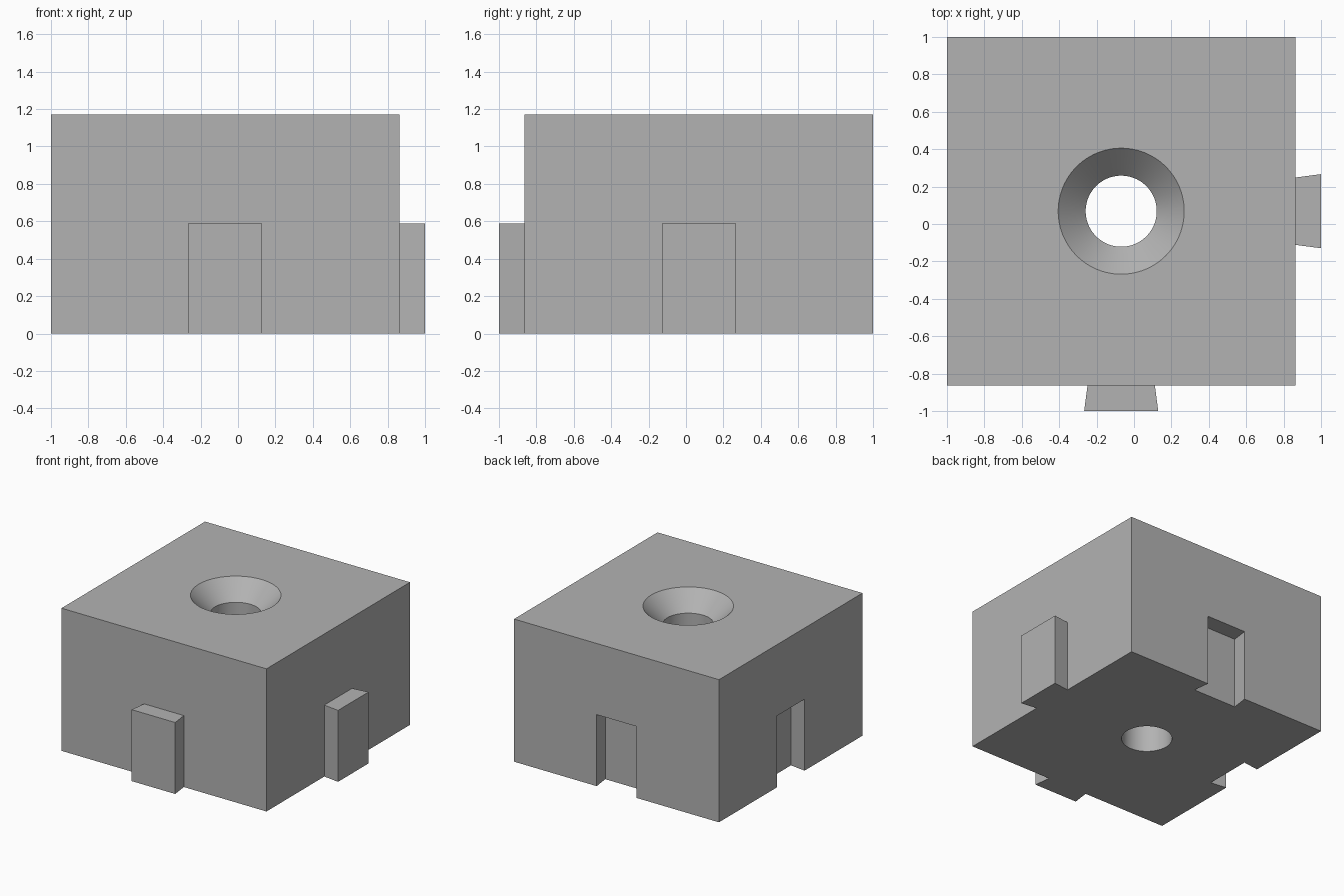
import bpy, bmesh
from math import pi
from mathutils import Matrix, Vector

cube = bpy.data.objects.get("Cube")
if cube:
    bpy.data.objects.remove(cube, do_unlink=True)

SIDE, HEIGHT, DEPTH, KEY_HEIGHT = 1.863, 1.172, 0.137, 0.587
HALF = SIDE / 2
CENTRE = Vector((-DEPTH / 2, DEPTH / 2, 0))

grey = bpy.data.materials.new("plain_grey")
grey.use_nodes = True
grey.diffuse_color = (0.45, 0.45, 0.45, 1)
grey.node_tree.nodes["Principled BSDF"].inputs["Base Color"].default_value = grey.diffuse_color


def make_object(name, bm):
    bmesh.ops.recalc_face_normals(bm, faces=bm.faces)
    mesh = bpy.data.meshes.new(name)
    bm.to_mesh(mesh)
    bm.free()
    mesh.materials.append(grey)
    obj = bpy.data.objects.new(name, mesh)
    bpy.context.collection.objects.link(obj)
    return obj


def prism(name, outline, bottom, top, matrix):
    bm = bmesh.new()
    face = bm.faces.new([bm.verts.new((x, y, bottom)) for x, y in outline])
    extruded = bmesh.ops.extrude_face_region(bm, geom=[face])["geom"]
    verts = [v for v in extruded if isinstance(v, bmesh.types.BMVert)]
    bmesh.ops.translate(bm, verts=verts, vec=(0, 0, top - bottom))
    bm.transform(matrix)
    return make_object(name, bm)


def dovetail(name, angle, shift, inner, outer, bottom):
    # tapered key on the front face, widening outwards, turned about the block axis
    def width(d):
        return 0.18 + 0.018 * d / DEPTH
    outline = [(-width(inner), -HALF - inner), (width(inner), -HALF - inner),
               (width(outer), -HALF - outer), (-width(outer), -HALF - outer)]
    matrix = (Matrix.Translation(CENTRE) @ Matrix.Rotation(angle, 4, "Z")
              @ Matrix.Translation((0, shift, 0)))
    return prism(name, outline, bottom, KEY_HEIGHT, matrix)


def combine(target, tool, operation):
    mod = target.modifiers.new(tool.name, "BOOLEAN")
    mod.operation, mod.solver, mod.object = operation, "EXACT", tool
    bpy.context.view_layer.objects.active = target
    bpy.ops.object.modifier_apply(modifier=mod.name)
    bpy.data.objects.remove(tool, do_unlink=True)


# main block
square = [(-HALF, -HALF), (HALF, -HALF), (HALF, HALF), (-HALF, HALF)]
block = prism("block", square, 0, HEIGHT, Matrix.Translation(CENTRE))

# keys on the front and +x sides, matching sockets opposite
for angle in (0, pi / 2):
    combine(block, dovetail("socket_cutter", angle, SIDE, -0.1, DEPTH, -0.1), "DIFFERENCE")
    combine(block, dovetail("key", angle, 0, -0.05, DEPTH, 0), "UNION")

# countersunk through-hole, lathed from a profile
bm = bmesh.new()
profile = [(0, -0.1), (0.19, -0.1), (0.19, HEIGHT - 0.147),
           (0.337, HEIGHT), (0.437, HEIGHT + 0.1), (0, HEIGHT + 0.1)]
verts = [bm.verts.new((r, 0, z)) for r, z in profile]
edges = [bm.edges.new(pair) for pair in zip(verts, verts[1:])]
bmesh.ops.spin(bm, geom=verts + edges, axis=(0, 0, 1), cent=(0, 0, 0),
               angle=2 * pi, steps=96)
bmesh.ops.remove_doubles(bm, verts=bm.verts, dist=0.0001)
bm.transform(Matrix.Translation(CENTRE))
combine(block, make_object("hole_cutter", bm), "DIFFERENCE")

# smooth hole walls, crisp block edges
bpy.ops.object.select_all(action="DESELECT")
block.select_set(True)
bpy.context.view_layer.objects.active = block
bpy.ops.object.shade_smooth_by_angle(angle=pi / 6)
